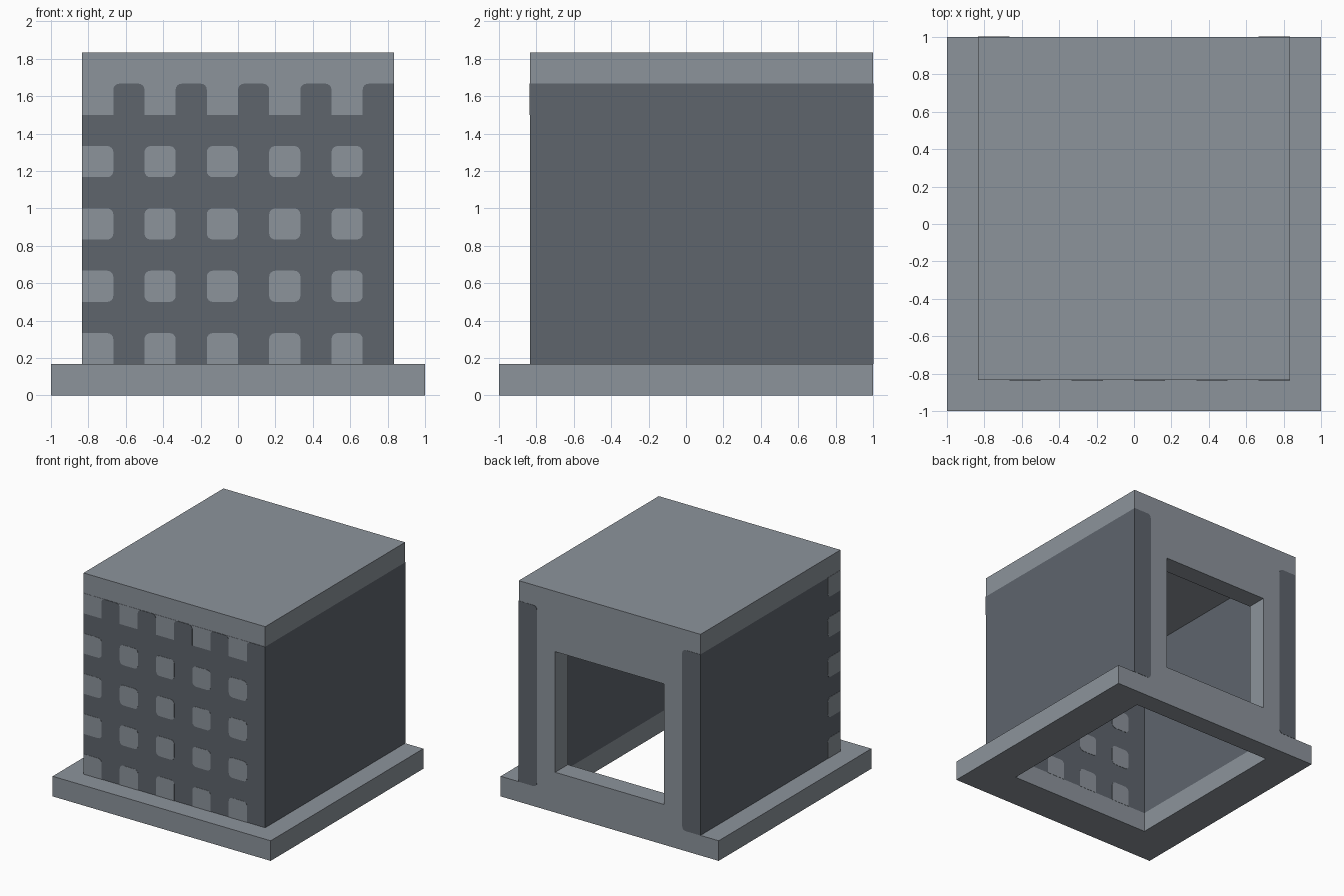
import bpy, bmesh, math

cube = bpy.data.objects.get("Cube")
if cube:
    bpy.data.objects.remove(cube, do_unlink=True)

U = 1 / 6                       # block size
OUT, INN = 5 * U, 4 * U         # outer and inner wall faces
TOP = 10 * U                    # underside of roof
R = 0.032                       # corner radius of the painted pattern


def material(name, rgb):
    m = bpy.data.materials.new(name)
    m.use_nodes = True
    m.diffuse_color = (*rgb, 1)
    bsdf = next(n for n in m.node_tree.nodes if n.type == 'BSDF_PRINCIPLED')
    bsdf.inputs["Base Color"].default_value = (*rgb, 1)
    bsdf.inputs["Roughness"].default_value = 0.9
    return m


LIGHT = material("light grey", (0.265, 0.295, 0.330))
DARK = material("dark grey", (0.112, 0.129, 0.152))


def place(u, v, w, axis):
    return {'x': (w, u, v), 'y': (u, w, v), 'z': (u, v, w)}[axis]


def outline(u0, u1, v0, v1, rounded=""):
    """Rectangle outline; 'rounded' lists corners: a=low-low b=high-low c=high-high d=low-high."""
    pts = []
    for i, (key, u, v) in enumerate((("a", u0, v0), ("b", u1, v0), ("c", u1, v1), ("d", u0, v1))):
        if key not in rounded:
            pts.append((u, v))
            continue
        cu = u + (R if key in "ad" else -R)
        cv = v + (R if key in "ab" else -R)
        for k in range(5):
            t = math.pi + (i + k / 4) * math.pi / 2
            pts.append((cu + R * math.cos(t), cv + R * math.sin(t)))
    return pts


def prism(bm, pts, w0, w1, axis):
    lo = [bm.verts.new(place(u, v, w0, axis)) for u, v in pts]
    hi = [bm.verts.new(place(u, v, w1, axis)) for u, v in pts]
    bm.faces.new(lo)
    bm.faces.new(hi)
    for i in range(len(pts)):
        j = (i + 1) % len(pts)
        bm.faces.new((lo[i], lo[j], hi[j], hi[i]))


def finish(name, bm, *mats):
    bmesh.ops.recalc_face_normals(bm, faces=bm.faces)
    me = bpy.data.meshes.new(name)
    bm.to_mesh(me)
    bm.free()
    for m in mats:
        me.materials.append(m)
    ob = bpy.data.objects.new(name, me)
    bpy.context.scene.collection.objects.link(ob)
    return ob


def slab(name, rect, w0, w1, axis, mat):
    bm = bmesh.new()
    prism(bm, outline(*rect), w0, w1, axis)
    return finish(name, bm, mat)


def frame(name, outer, inner, w0, w1, axis, mat):
    """Slab with a rectangular opening."""
    bm = bmesh.new()
    rings = [[bm.verts.new(place(u, v, w, axis)) for u, v in outline(*r)]
             for r, w in ((outer, w0), (outer, w1), (inner, w1), (inner, w0))]
    for k in range(4):
        a, b = rings[k], rings[(k + 1) % 4]
        for i in range(4):
            j = (i + 1) % 4
            bm.faces.new((a[i], a[j], b[j], b[i]))
    return finish(name, bm, mat)


# Base, roof and walls
frame("base_frame", (-1, 1, -1, 1), (-INN, INN, -INN, OUT), 0, U, 'z', LIGHT)
slab("roof", (-OUT, OUT, -OUT, 1), TOP, TOP + U, 'z', LIGHT)
frame("back_wall", (-INN, INN, U, TOP), (-3 * U, 3 * U, 2 * U, 8 * U), OUT, 1, 'y', LIGHT)
slab("front_wall", (-OUT, OUT, U, TOP), -OUT, -INN, 'y', DARK)
for side, s in (("left", 1), ("right", -1)):
    wall = slab(side + "_wall", (-INN, 1, U, TOP), s * INN, s * OUT, 'x', DARK)
    # Back end is light, covered by a dark strip with rounded inner corners
    wall.data.materials.append(LIGHT)
    for f in wall.data.polygons:
        f.material_index = int(f.normal.y > 0.5)
    bm = bmesh.new()
    u0, u1 = sorted((s * INN, s * OUT))
    prism(bm, outline(u0, u1, U, TOP, "ad" if s > 0 else "bc"), 1, 1.002, 'y')
    finish(side + "_back_strip", bm, DARK)


def lattice(name, y, direction, columns):
    """Light squares and a toothed top band on one face of the front wall."""
    light, dark = bmesh.new(), bmesh.new()
    y1, y2 = y + direction * 0.002, y + direction * 0.004
    lo, hi = (-OUT, OUT) if len(columns) == 5 else (-INN, INN)
    for c in columns:
        x = c * U
        edge = x <= -OUT + 0.01
        for row in (1, 3, 5, 7):
            corners = "cd" if row == 1 else "abcd"
            if edge:
                corners = corners.replace("a", "").replace("d", "")
            prism(light, outline(x, x + U, row * U, (row + 1) * U, corners), y, y1, 'y')
    prism(light, outline(lo, hi, 9 * U, TOP), y, y1, 'y')
    for c in (-4, -2, 0, 2, 4):
        if (c + 1) * U <= hi + 0.01:
            prism(dark, outline(c * U, (c + 1) * U, 9 * U, TOP, "d" if c == 4 else "cd"), y, y2, 'y')
    finish(name + "_squares", light, LIGHT)
    finish(name + "_notches", dark, DARK)


lattice("front_outer", -OUT, -1, (-5, -3, -1, 1, 3))
lattice("front_inner", -INN, 1, (-3, -1, 1, 3))

# Corner squares wrapping onto the right side
bm = bmesh.new()
for row in (1, 3, 5, 7, 9):
    corners = {1: "c", 9: "b"}.get(row, "bc")
    prism(bm, outline(-OUT, -INN, row * U, (row + 1) * U, corners), -OUT - 0.002, -OUT, 'x')
finish("right_corner_squares", bm, LIGHT)
